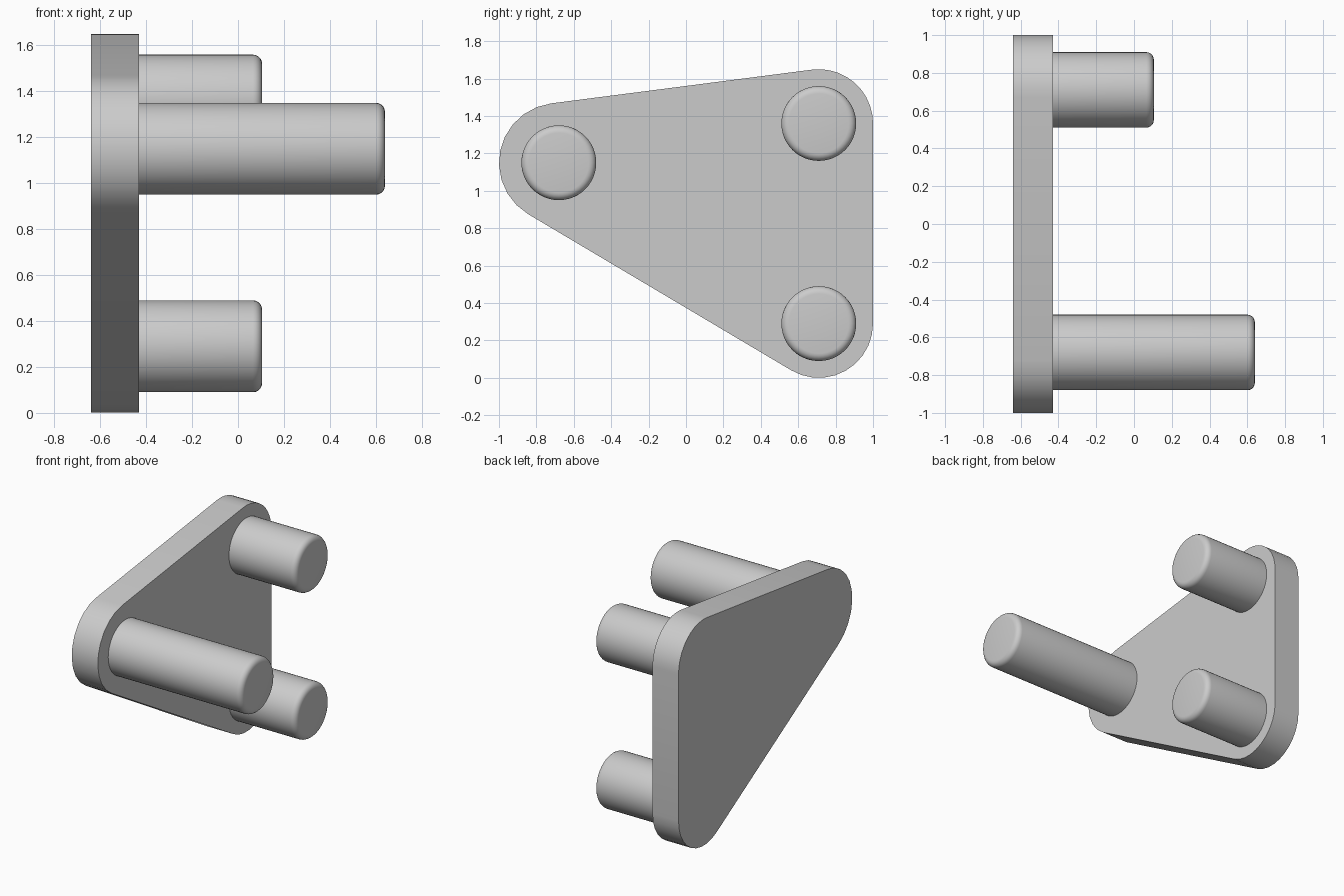
import bpy
import bmesh
from math import atan2, acos, cos, sin, hypot, pi, radians
from mathutils import Matrix

cube = bpy.data.objects.get("Cube")
if cube:
    bpy.data.objects.remove(cube, do_unlink=True)

grey = bpy.data.materials.new("light grey")
grey.use_nodes = True
COLOUR = (0.6, 0.6, 0.6, 1)
grey.diffuse_color = COLOUR
grey.node_tree.nodes["Principled BSDF"].inputs["Base Color"].default_value = COLOUR

BACK, FACE = -0.64, -0.43
PIN_RADIUS = 0.2
# Anticlockwise seen from +x: y, z, corner radius, pin tip x, name
CORNERS = [
    (-0.68, 1.15, 0.32, 0.64, "front_pin"),
    (0.71, 0.29, 0.29, 0.105, "lower_back_pin"),
    (0.71, 1.36, 0.29, 0.105, "upper_back_pin"),
]


def finish(name, bm):
    bmesh.ops.recalc_face_normals(bm, faces=bm.faces)
    mesh = bpy.data.meshes.new(name)
    bm.to_mesh(mesh)
    bm.free()
    mesh.materials.append(grey)
    obj = bpy.data.objects.new(name, mesh)
    bpy.context.collection.objects.link(obj)
    bpy.ops.object.select_all(action="DESELECT")
    obj.select_set(True)
    bpy.context.view_layer.objects.active = obj
    bpy.ops.object.shade_smooth_by_angle(angle=radians(40))
    return obj


def edge_normal(a, b):
    """Angle of the outward normal of the tangent joining two corner circles."""
    dy, dz = b[0] - a[0], b[1] - a[1]
    return atan2(dz, dy) - acos((a[2] - b[2]) / hypot(dy, dz))


def rounded_outline(corners, steps=10):
    points = []
    for i, corner in enumerate(corners):
        start = edge_normal(corners[i - 1], corner)
        sweep = (edge_normal(corner, corners[(i + 1) % len(corners)]) - start) % (2 * pi)
        y, z, r = corner[:3]
        for s in range(steps + 1):
            a = start + sweep * s / steps
            points.append((BACK, y + r * cos(a), z + r * sin(a)))
    return points


# Rounded triangular plate
bm = bmesh.new()
outline = bm.faces.new([bm.verts.new(p) for p in rounded_outline(CORNERS)])
extruded = bmesh.ops.extrude_face_region(bm, geom=[outline], use_keep_orig=True)
bmesh.ops.translate(bm, vec=(FACE - BACK, 0, 0),
                    verts=[g for g in extruded["geom"] if isinstance(g, bmesh.types.BMVert)])
finish("plate", bm)

# Pins with a rounded rim at the tip
for y, z, _, tip, name in CORNERS:
    bm = bmesh.new()
    place = Matrix.Translation(((FACE + tip) / 2, y, z)) @ Matrix.Rotation(pi / 2, 4, "Y")
    bmesh.ops.create_cone(bm, cap_ends=True, segments=48, radius1=PIN_RADIUS,
                          radius2=PIN_RADIUS, depth=tip - FACE, matrix=place)
    rim = [e for e in bm.edges if all(v.co.x > tip - 0.01 for v in e.verts)]
    bmesh.ops.bevel(bm, geom=rim, offset=0.04, segments=5, profile=0.5, affect="EDGES")
    finish(name, bm)
